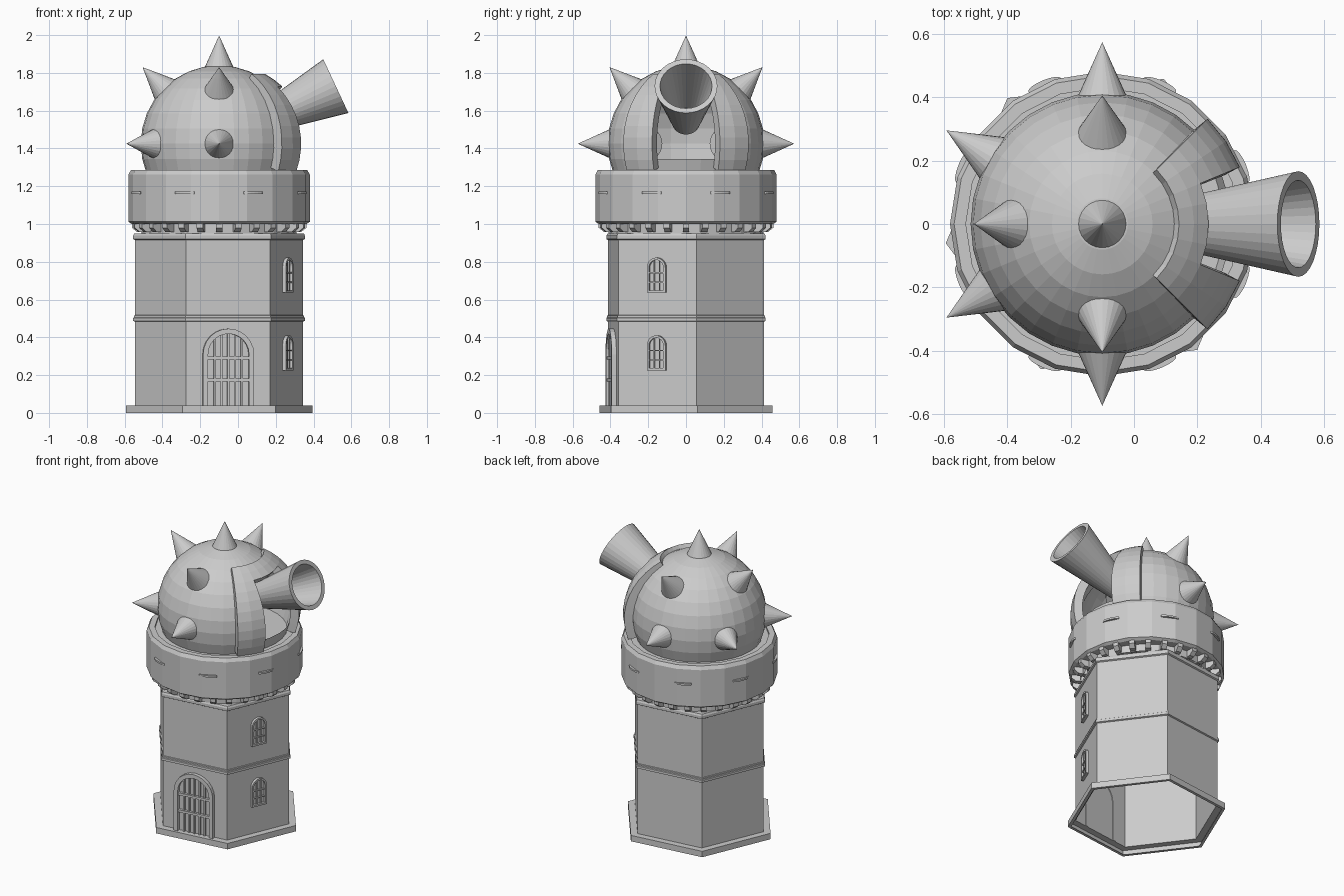
import bpy, bmesh
from math import sin, cos, pi, radians
from mathutils import Matrix, Vector

if "Cube" in bpy.data.objects:
    bpy.data.objects.remove(bpy.data.objects["Cube"])

CX = -0.1                       # tower axis
DOME = Vector((CX, 0, 1.425))   # dome centre
HEX_R, HEX_ROT = 0.448, radians(7)


def finish(name, bm, normals=True):
    if normals:
        bmesh.ops.recalc_face_normals(bm, faces=bm.faces)
    me = bpy.data.meshes.new(name)
    bm.to_mesh(me)
    bm.free()
    ob = bpy.data.objects.new(name, me)
    bpy.context.collection.objects.link(ob)
    return ob


def lathe(name, prof, n, rot=0.0, mat=None, skip=None):
    """Revolve an (r, z) profile in n flat sides; skip(i, j) leaves holes."""
    bm = bmesh.new()
    rings = []
    for r, z in prof:
        rings.append([bm.verts.new((r * cos(rot + 2 * pi * i / n),
                                    r * sin(rot + 2 * pi * i / n), z)) for i in range(n)])
    for j in range(len(prof) - 1):
        for i in range(n):
            if skip and skip(i, j):
                continue
            k = (i + 1) % n
            bm.faces.new((rings[j][i], rings[j][k], rings[j + 1][k], rings[j + 1][i]))
    bmesh.ops.remove_doubles(bm, verts=bm.verts, dist=1e-5)
    bm.transform(mat or Matrix.Translation((CX, 0, 0)))
    return finish(name, bm)


def axis_matrix(origin, direction):
    q = Vector((0, 0, 1)).rotation_difference(Vector(direction).normalized())
    return Matrix.Translation(origin) @ q.to_matrix().to_4x4()


def wall_matrix(deg):
    """Local x along the wall, local y up, local z outward."""
    a = radians(deg)
    ap = HEX_R * cos(pi / 6)
    m = Matrix(((-sin(a), 0, cos(a), CX + ap * cos(a)),
                (cos(a), 0, sin(a), ap * sin(a)),
                (0, 1, 0, 0), (0, 0, 0, 1)))
    return m


def arch(hw, z0, spring, n=12):
    pts = [(-hw, z0)]
    pts += [(-hw * cos(pi * i / n), spring + hw * sin(pi * i / n)) for i in range(n + 1)]
    return pts + [(hw, z0)]


def add_box(bm, size, mat):
    bmesh.ops.create_cube(bm, size=1, matrix=mat @ Matrix.Diagonal((*size, 1)))


def arched_opening(name, deg, hw, t, z0, spring, depth, bars, rails, closed):
    """Arched surround, thin panel and raised bars on one wall."""
    m = wall_matrix(deg)
    bm = bmesh.new()
    outer = arch(hw, z0, spring)
    inner = arch(hw - t, z0 + (t if closed else 0), spring)
    vo = [bm.verts.new((x, y, -0.004)) for x, y in outer]
    vi = [bm.verts.new((x, y, -0.004)) for x, y in inner]
    n = len(vo)
    faces = [bm.faces.new((vo[i], vo[(i + 1) % n], vi[(i + 1) % n], vi[i]))
             for i in range(n if closed else n - 1)]
    ext = bmesh.ops.extrude_face_region(bm, geom=faces)
    top = [v for v in ext["geom"] if isinstance(v, bmesh.types.BMVert)]
    bmesh.ops.translate(bm, verts=top, vec=(0, 0, depth + 0.004))
    bm.transform(m)
    finish(name + "_surround", bm)

    bm = bmesh.new()
    bm.faces.new([bm.verts.new((x, y, 0.003)) for x, y in reversed(inner)])
    w = hw - t
    base = inner[0][1]
    for x in bars:
        high = spring + (w * w - x * x) ** 0.5
        add_box(bm, (t * 0.4, high - base, depth * 0.6),
                Matrix.Translation((x, (high + base) / 2, depth * 0.3)))
    for z in rails:
        add_box(bm, (2 * w, t * 0.6, depth * 0.8), Matrix.Translation((0, z, depth * 0.4)))
    bm.transform(m)
    finish(name + "_panel", bm)


# Hexagonal tower with plinth and string courses, open underneath
lathe("tower_wall", [
    (0.475, 0), (0.497, 0), (0.497, 0.04), (HEX_R, 0.04), (HEX_R, 0.483),
    (0.458, 0.487), (0.458, 0.503), (0.453, 0.506), (0.453, 0.515), (HEX_R, 0.517),
    (HEX_R, 0.915), (0.458, 0.92), (0.458, 0.938), (0.452, 0.95), (0.30, 0.95)], 6, HEX_ROT)

# Door and windows
arched_opening("door", -83, 0.136, 0.027, 0.04, 0.31, 0.025,
               (-0.072, -0.036, 0.0, 0.036, 0.072), (0.175, 0.29), False)
for label, z in (("lower", 0.225), ("upper", 0.637)):
    arched_opening(label + "_window", -23, 0.053, 0.012, z, z + 0.132, 0.018,
                   (-0.015, 0.015), (z + 0.055, z + 0.105), True)

# Parapet drum, its neck and brackets
lathe("parapet_neck", [(0.41, 0.95), (0.41, 1.005)], 24)
lathe("parapet_drum", [
    (0, 1.0), (0.462, 1.0), (0.48, 1.012), (0.48, 1.262), (0.467, 1.285),
    (0.43, 1.285), (0.43, 1.272), (0, 1.272)], 20)
bm = bmesh.new()
for i in range(28):
    rot = Matrix.Translation((CX, 0, 0)) @ Matrix.Rotation(2 * pi * i / 28, 4, 'Z')
    prof = [(0.38, 0.955), (0.435, 0.958), (0.462, 0.98), (0.462, 1.003), (0.38, 1.003)]
    f = bm.faces.new([bm.verts.new(rot @ Vector((r, -0.017, z))) for r, z in prof])
    ext = bmesh.ops.extrude_face_region(bm, geom=[f])
    bmesh.ops.translate(bm, vec=rot.to_3x3() @ Vector((0, 0.034, 0)),
                        verts=[v for v in ext["geom"] if isinstance(v, bmesh.types.BMVert)])
finish("parapet_brackets", bm)

# Small curved ledges around the drum
bm = bmesh.new()
for i in range(8):
    a = radians(22.5 + 45 * i)
    m = (Matrix.Translation((CX + 0.474 * cos(a), 0.474 * sin(a), 1.165))
         @ Matrix.Rotation(a, 4, 'Z') @ Matrix.Diagonal((0.016, 0.056, 1, 1)))
    bmesh.ops.create_cone(bm, cap_ends=True, segments=16, radius1=1, radius2=1,
                          depth=0.012, matrix=m)
finish("drum_ledges", bm)

# Dome with an opening towards +x
STEP = pi / 16
lathe("dome", [(0.415 * sin(STEP * j), 0.415 * cos(STEP * j)) for j in range(11)], 32, 0,
      Matrix.Translation(DOME), lambda i, j: (i < 2 or i > 29) and 4 <= j < 9)

# Raised frame around the opening
bm = bmesh.new()
polar = [31, 38, 45.5] + [45.5 + 8 * k for k in range(1, 9)]
grid = []
for p in map(radians, polar):
    row = []
    for i in range(9):
        a = radians(-45 + 11.25 * i)
        row.append(bm.verts.new(DOME + Vector((0.47 * sin(p) * cos(a), 0.47 * sin(p) * sin(a),
                                               0.432 * cos(p)))))
    grid.append(row)
for j in range(len(polar) - 1):
    for i in range(8):
        if j >= 2 and 2 <= i < 6:
            continue
        bm.faces.new((grid[j][i], grid[j + 1][i], grid[j + 1][i + 1], grid[j][i + 1]))
loose = [v for v in bm.verts if not v.link_faces]
bmesh.ops.delete(bm, geom=loose, context='VERTS')
frame = finish("opening_frame", bm, False)
mod = frame.modifiers.new("thickness", 'SOLIDIFY')
mod.thickness = 0.055
mod.offset = -1

# Flared barrel, hollow at the mouth
lathe("barrel", [(0, -0.46), (0.068, -0.46), (0.157, 0), (0.13, 0), (0.06, -0.40), (0, -0.40)],
      32, 0, axis_matrix((0.518, 0, 1.73), (0.9, 0, 0.42)) @ Matrix.Diagonal((1, 1.06, 1, 1)))

# Spikes: (azimuth, elevation)
for k, (az, el) in enumerate([(0, 90), (90, 45), (180, 45), (-90, 45),
                              (90, 0), (-90, 0), (149, 0), (-149, 0)]):
    a, e = radians(az), radians(el)
    d = (cos(e) * cos(a), cos(e) * sin(a), sin(e))
    lathe(f"spike_{k + 1}", [(0, 0.385), (0.085, 0.385), (0, 0.573)], 24, 0,
          axis_matrix(DOME, d))
